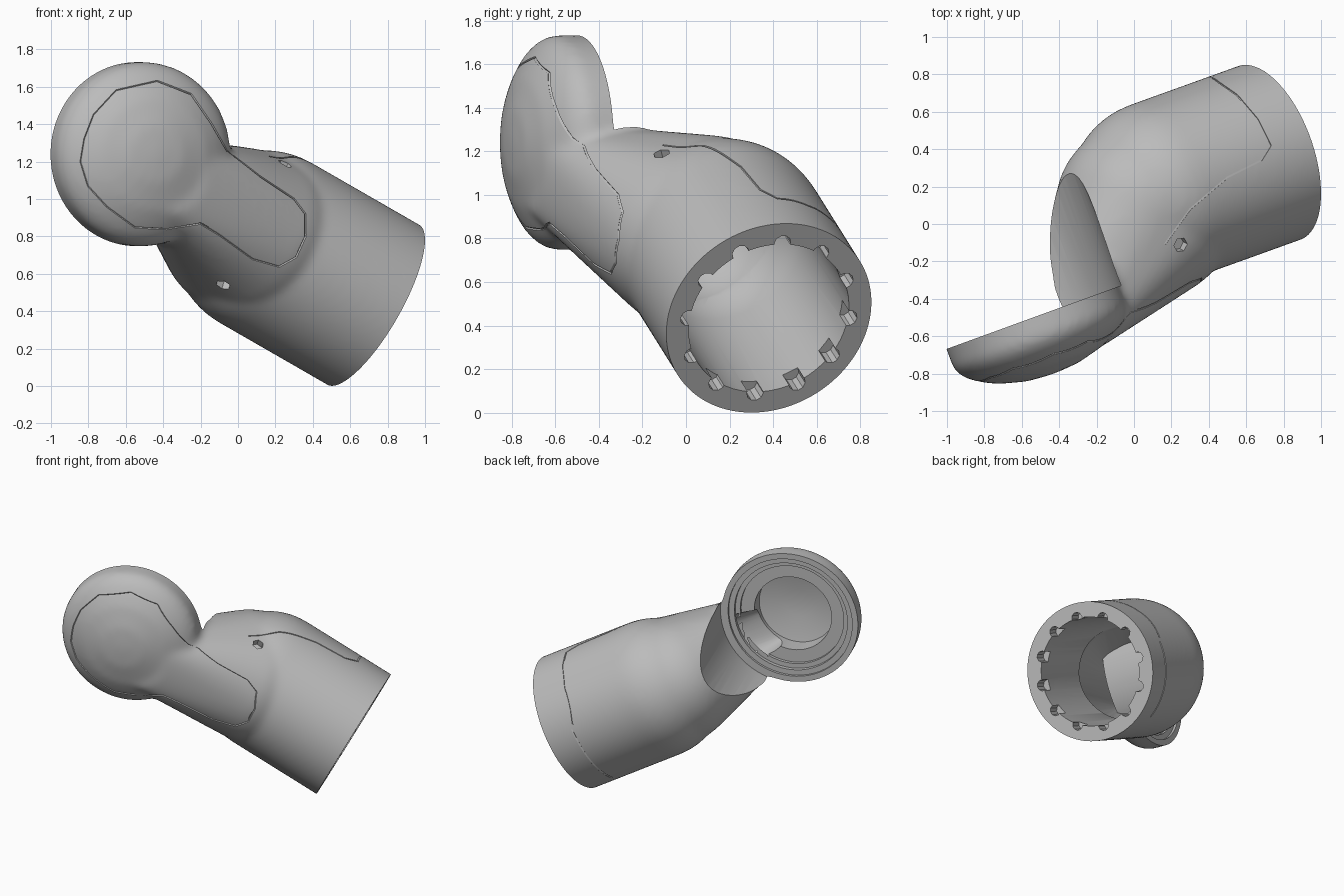
import bpy
import bmesh
import math
from mathutils import Vector

if "Cube" in bpy.data.objects:
    bpy.data.objects.remove(bpy.data.objects["Cube"])

# Shared axes: the tube runs along TUBE_DIR, the flange faces FLANGE_DIR
TUBE_DIR = Vector((0.828, 0.298, -0.476)).normalized()
RIM = Vector((0.723, 0.38, 0.435))
ELBOW = Vector((0.025, 0.1, 0.83))
SHOULDER = Vector((0.1, 0.03, 0.81))
FLANGE_DIR = Vector((0.342, -0.94, 0)).normalized()
FLANGE = Vector((-0.54, -0.5, 1.24))
RADIUS = 0.494

grey = bpy.data.materials.new("plain grey")
grey.use_nodes = True
grey.diffuse_color = (0.5, 0.5, 0.5, 1)
grey.node_tree.nodes["Principled BSDF"].inputs["Base Color"].default_value = (0.5, 0.5, 0.5, 1)


def finish(bm, name):
    bmesh.ops.recalc_face_normals(bm, faces=bm.faces)
    mesh = bpy.data.meshes.new(name)
    bm.to_mesh(mesh)
    bm.free()
    mesh.materials.append(grey)
    obj = bpy.data.objects.new(name, mesh)
    bpy.context.collection.objects.link(obj)
    return obj


def lathe(name, origin, axis, profile, steps=64):
    """Revolve (radius, height) points around an axis, closing both ends."""
    bm = bmesh.new()
    turn = axis.to_track_quat('Z', 'Y')
    rings = []
    for r, h in profile:
        rings.append([bm.verts.new(origin + turn @ Vector((
            r * math.cos(math.tau * i / steps), r * math.sin(math.tau * i / steps), h)))
            for i in range(steps)])
    for a, b in zip(rings, rings[1:]):
        for i in range(steps):
            j = (i + 1) % steps
            bm.faces.new((a[i], a[j], b[j], b[i]))
    bm.faces.new(rings[0])
    bm.faces.new(rings[-1])
    return finish(bm, name)


def rod(name, origin, axis, radius, start, end, steps=64):
    return lathe(name, origin, axis, [(radius, start), (radius, end)], steps)


def capsule(name, radius, end):
    """Tube with a rounded inner end, running past the rim plane by end."""
    dome = [(radius * math.sin(a), -0.7 - radius * math.cos(a))
            for a in [math.pi / 2 * k / 12 for k in range(1, 13)]]
    return lathe(name, RIM, TUBE_DIR, dome + [(radius, end)])


def neck(name, disc_radius, start, end, ball_radius):
    """Hull joining a disc low inside the flange to two balls in the elbow."""
    bm = bmesh.new()
    turn = FLANGE_DIR.to_track_quat('Z', 'Y')
    centre = FLANGE + Vector((0.094, 0.034, -0.11))
    for i in range(48):
        a = math.tau * i / 48
        for h in (start, end):
            bm.verts.new(centre + turn @ Vector((
                disc_radius * math.cos(a), disc_radius * math.sin(a), h)))
    for spot, size in ((ELBOW, ball_radius), (SHOULDER, ball_radius - 0.015)):
        ball = bmesh.ops.create_icosphere(bm, subdivisions=4, radius=size)
        bmesh.ops.translate(bm, verts=ball["verts"], vec=spot)
    bmesh.ops.delete(bm, geom=bm.faces[:], context='FACES_ONLY')
    bmesh.ops.convex_hull(bm, input=bm.verts[:])
    loose = [v for v in bm.verts if not v.link_faces]
    bmesh.ops.delete(bm, geom=loose, context='VERTS')
    return finish(bm, name)


def apply_modifiers(obj):
    bpy.context.view_layer.update()
    graph = bpy.context.evaluated_depsgraph_get()
    mesh = bpy.data.meshes.new_from_object(obj.evaluated_get(graph))
    obj.modifiers.clear()
    obj.data = mesh


def combine(obj, other, operation):
    mod = obj.modifiers.new(operation, 'BOOLEAN')
    mod.operation = operation
    mod.object = other
    mod.solver = 'EXACT'
    apply_modifiers(obj)
    bpy.data.objects.remove(other)


def join(objs, name):
    bm = bmesh.new()
    for obj in objs:
        bm.from_mesh(obj.data)
        bpy.data.objects.remove(obj)
    return finish(bm, name)


# Outer skin: tube, domed flange and neck blended together
body = capsule("arm_housing", RADIUS, 0.15)
flange = lathe("flange", FLANGE, FLANGE_DIR, [
    (0.493, -0.15), (0.493, 0.11), (0.475, 0.15), (0.44, 0.19), (0.38, 0.23),
    (0.3, 0.27), (0.15, 0.31), (0.03, 0.32)])
combine(body, flange, 'UNION')
combine(body, neck("neck", 0.2, 0.08, 0.27, 0.445), 'UNION')
remesh = body.modifiers.new("blend", 'REMESH')
remesh.mode = 'VOXEL'
remesh.voxel_size = 0.02
smooth = body.modifiers.new("soften", 'SMOOTH')
smooth.factor = 0.5
smooth.iterations = 16
apply_modifiers(body)


def seam(name, points, direction, cyclic=False):
    """Thin groove tool laid on the skin along projected points."""
    path = []
    ends = points[1:] + points[:1] if cyclic else points[1:]
    for a, b in zip(points, ends):
        for k in range(4):
            found, p, normal, index = body.ray_cast(a.lerp(b, k / 4) - direction * 3, direction)
            if found:
                path.append(p)
    curve = bpy.data.curves.new(name, 'CURVE')
    curve.dimensions = '3D'
    curve.bevel_depth = 0.007
    curve.bevel_resolution = 0
    curve.use_fill_caps = True
    spline = curve.splines.new('POLY')
    spline.points.add(len(path) - 1)
    spline.use_cyclic_u = cyclic
    for sp, p in zip(spline.points, path):
        sp.co = (*p, 1)
    obj = bpy.data.objects.new(name, curve)
    bpy.context.collection.objects.link(obj)
    bpy.context.view_layer.update()
    graph = bpy.context.evaluated_depsgraph_get()
    mesh = bpy.data.meshes.new_from_object(obj.evaluated_get(graph))
    bpy.data.objects.remove(obj)
    tool = bpy.data.objects.new(name, mesh)
    bpy.context.collection.objects.link(tool)
    return tool


# Keyhole cover seam on the front, shell seam over the top and round the back
cover = [(-.84, 1.2), (-.82, 1.32), (-.77, 1.45), (-.65, 1.58), (-.43, 1.63), (-.25, 1.56),
         (-.14, 1.4), (-.06, 1.26), (.12, 1.12), (.3, 1), (.36, .92), (.36, .8), (.31, .69),
         (.22, .64), (.08, .68), (-.1, .81), (-.2, .87), (-.38, .84), (-.55, .85), (-.7, .96),
         (-.8, 1.07)]
shell = [(.42, .78), (.55, .69), (.66, .56), (.73, .42), (.68, .34), (.5, .25), (.3, .08), (.12, -.17)]
side = Vector((0, 0, 1)).cross(TUBE_DIR).normalized()
up = TUBE_DIR.cross(side)
ring = [RIM - TUBE_DIR * 0.21 + (up * math.cos(a) + side * math.sin(a)) * RADIUS * 0.99
        for a in [math.radians(d) for d in range(80, 156, 10)]]
grooves = [
    seam("cover_seam", [Vector((x, 0, z)) for x, z in cover], Vector((0, 1, 0)), True),
    seam("shell_seam", [Vector((x, y, 0)) for x, y in shell], Vector((0, 0, -1))),
    seam("back_seam", ring, Vector((0, -1, 0)))]

# Screw holes in the skin
for x, z in ((.25, 1.19), (-.08, .54)):
    found, spot, normal, index = body.ray_cast(Vector((x, -3, z)), Vector((0, 1, 0)))
    if found:
        grooves.append(rod("screw_hole", spot, normal, 0.04, -0.05, 0.05, 6))
for tool in grooves:
    combine(body, tool, 'DIFFERENCE')

# Flat tube rim and clearance behind the flange
combine(body, rod("rim_trim", RIM, TUBE_DIR, 0.8, 0, 0.5), 'DIFFERENCE')
combine(body, rod("clearance", FLANGE, FLANGE_DIR, 0.505, -1.6, 0), 'DIFFERENCE')

# Hollow inside: bore and neck passage, keeping a wall round the clearance
hollow = capsule("bore", 0.385, 0.1)
combine(hollow, neck("passage", 0.12, 0.1, 0.18, 0.35), 'UNION')
combine(hollow, rod("wall", FLANGE, FLANGE_DIR, 0.55, -1.6, 0.05), 'DIFFERENCE')
combine(body, hollow, 'DIFFERENCE')

# Stepped socket in the back of the flange
combine(body, lathe("socket", FLANGE, FLANGE_DIR, [
    (0.45, -0.1), (0.45, 0.02), (0.41, 0.02), (0.41, 0.05), (0.375, 0.05),
    (0.375, 0.075), (0.28, 0.075), (0.28, 0.21), (0.1, 0.25)]), 'DIFFERENCE')

# Bolt notches round the tube rim
turn = TUBE_DIR.to_track_quat('Z', 'Y')
notches = []
for i in range(12):
    a = math.tau * i / 12
    spot = RIM + turn @ Vector((math.cos(a), math.sin(a), 0)) * 0.39
    notches.append(rod("notch", spot, TUBE_DIR, 0.04, -0.1, 0.1, 10))
combine(body, join(notches, "notches"), 'DIFFERENCE')

body.data.materials.clear()
body.data.materials.append(grey)
bpy.ops.object.select_all(action='DESELECT')
body.select_set(True)
bpy.context.view_layer.objects.active = body
bpy.ops.object.shade_smooth_by_angle(angle=math.radians(30))
